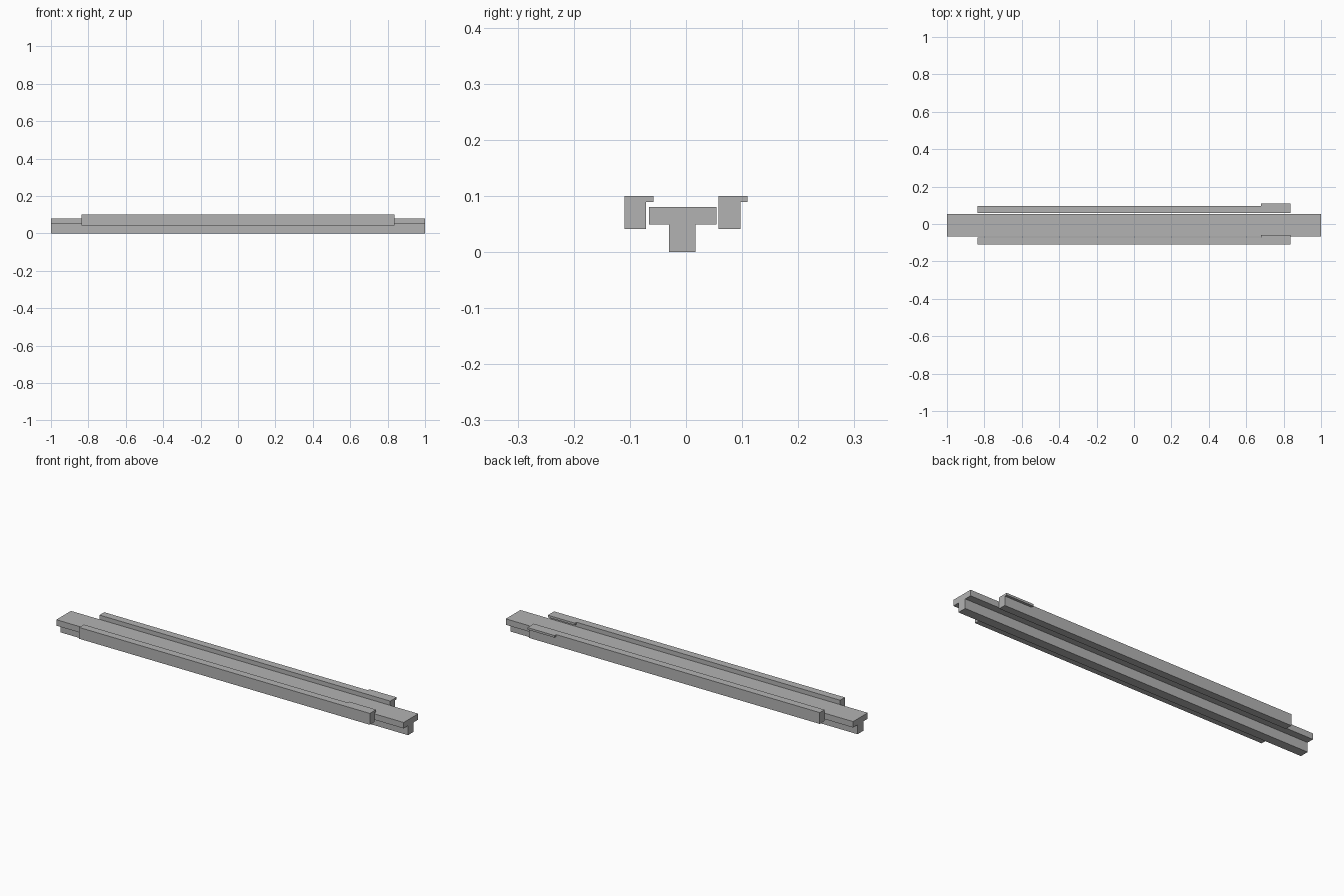
import bpy
import bmesh
from mathutils import Vector

cube = bpy.data.objects.get("Cube")
if cube:
    bpy.data.objects.remove(cube, do_unlink=True)

# Single plain grey
grey = bpy.data.materials.new("grey")
grey.use_nodes = True
colour = (0.45, 0.45, 0.45, 1)
grey.diffuse_color = colour
grey.node_tree.nodes["Principled BSDF"].inputs["Base Color"].default_value = colour


def finish(name, bm):
    bmesh.ops.recalc_face_normals(bm, faces=bm.faces)
    mesh = bpy.data.meshes.new(name)
    bm.to_mesh(mesh)
    bm.free()
    mesh.materials.append(grey)
    obj = bpy.data.objects.new(name, mesh)
    bpy.context.collection.objects.link(obj)
    return obj


def prism(profile, x0, x1):
    """Extrude a (y, z) outline along x."""
    bm = bmesh.new()
    face = bm.faces.new([bm.verts.new((x0, y, z)) for y, z in profile])
    result = bmesh.ops.extrude_face_region(bm, geom=[face], use_keep_orig=True)
    moved = [v for v in result["geom"] if isinstance(v, bmesh.types.BMVert)]
    bmesh.ops.translate(bm, verts=moved, vec=(x1 - x0, 0, 0))
    bmesh.ops.recalc_face_normals(bm, faces=bm.faces)
    return bm


# Central T-section beam, full length
stem_front, stem_back = -0.03, 0.017
top_front, top_back = -0.066, 0.054
flange, top = 0.049, 0.08
finish("t_beam", prism([
    (stem_front, 0), (stem_back, 0), (stem_back, flange), (top_back, flange),
    (top_back, top), (top_front, top), (top_front, flange), (stem_front, flange),
], -1, 1))


# Side rails: a bar with a short thin lip drawn out of its back face at one end
def rail(name, front):
    back, bottom, height = front + 0.039, 0.041, 0.1
    lip_x, lip_z, lip_depth = 0.68, 0.089, 0.013
    bm = prism([(front, bottom), (back, bottom), (back, height), (front, height)],
               -0.838, 0.836)
    for point, normal in (((lip_x, 0, 0), (1, 0, 0)), ((0, 0, lip_z), (0, 0, 1))):
        geom = bm.verts[:] + bm.edges[:] + bm.faces[:]
        bmesh.ops.bisect_plane(bm, geom=geom, plane_co=point, plane_no=normal)
    bm.normal_update()
    lip = [f for f in bm.faces if f.normal.y > 0.9
           and f.calc_center_median().x > lip_x
           and f.calc_center_median().z > lip_z]
    result = bmesh.ops.extrude_face_region(bm, geom=lip)
    moved = [v for v in result["geom"] if isinstance(v, bmesh.types.BMVert)]
    bmesh.ops.translate(bm, verts=moved, vec=Vector((0, lip_depth, 0)))
    bmesh.ops.dissolve_limit(bm, angle_limit=0.01, verts=bm.verts, edges=bm.edges)
    finish(name, bm)


rail("front_rail", -0.11)
rail("back_rail", 0.058)
